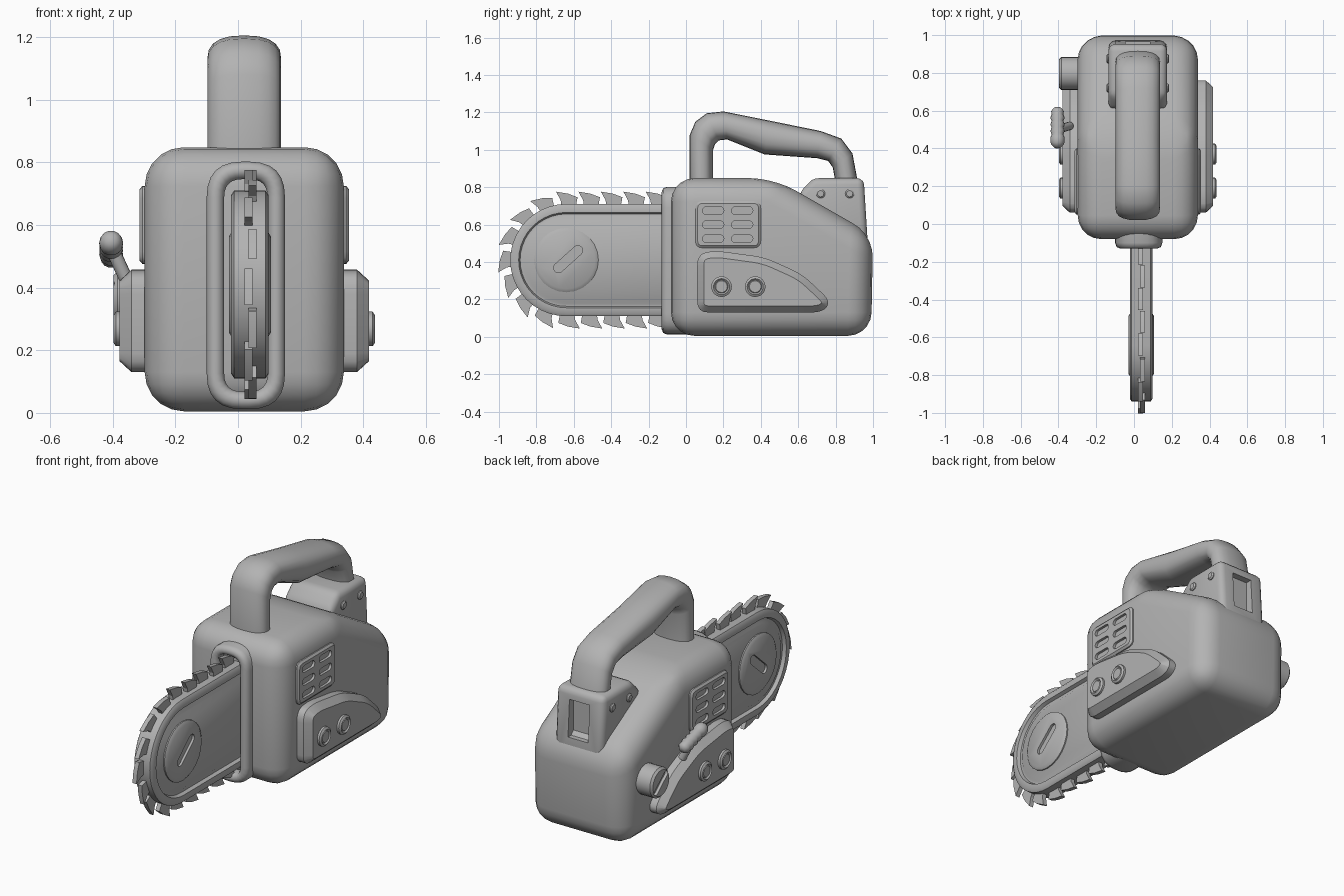
import bpy, bmesh, math
from mathutils import Vector

if "Cube" in bpy.data.objects:
    bpy.data.objects.remove(bpy.data.objects["Cube"])

GREY = bpy.data.materials.new("plain_grey")
GREY.use_nodes = True
GREY.diffuse_color = (0.45, 0.45, 0.45, 1)
GREY.node_tree.nodes["Principled BSDF"].inputs["Base Color"].default_value = (0.45, 0.45, 0.45, 1)
CX = 0.02      # middle plane of the housing
BAR_X = 0.038  # middle plane of the guide bar


# --- helpers ---
def finish(bm, name, angle=35):
    bmesh.ops.recalc_face_normals(bm, faces=bm.faces)
    mesh = bpy.data.meshes.new(name)
    bm.to_mesh(mesh)
    bm.free()
    mesh.materials.append(GREY)
    mesh.shade_smooth()
    mesh.set_sharp_from_angle(angle=math.radians(angle))
    obj = bpy.data.objects.new(name, mesh)
    bpy.context.collection.objects.link(obj)
    return obj


def rounded(corners, r, n=4):
    """Polygon with each corner replaced by a short curve."""
    pts = []
    for i, c in enumerate(corners):
        p, a, b = (Vector(q) for q in (c, corners[i - 1], corners[(i + 1) % len(corners)]))
        start = p + (a - p).normalized() * min(r, (a - p).length * 0.48)
        end = p + (b - p).normalized() * min(r, (b - p).length * 0.48)
        for k in range(n + 1):
            t = k / n
            pts.append(start * (1 - t) ** 2 + p * 2 * t * (1 - t) + end * t * t)
    return pts


def capsule(y, z, r, length=0.0, angle=0.0, n=12):
    """Circle, or a slot outline when length is given."""
    axis = Vector((math.cos(angle), math.sin(angle)))
    pts = []
    for end in (1, -1):
        for k in range(n + (1 if length else 0)):
            a = angle - math.pi / 2 + math.pi * k / n + (0 if end > 0 else math.pi)
            pts.append(Vector((y, z)) + axis * end * length / 2 + Vector((math.cos(a), math.sin(a))) * r)
    return pts


def add_prism(bm, outline, x0, x1):
    lo = [bm.verts.new((x0, p[0], p[1])) for p in outline]
    hi = [bm.verts.new((x1, p[0], p[1])) for p in outline]
    bm.faces.new(lo)
    top = bm.faces.new(hi)
    for i in range(len(lo)):
        j = (i + 1) % len(lo)
        bm.faces.new((lo[i], lo[j], hi[j], hi[i]))
    return top


def plate(name, outline, x0, x1, steps=(), angle=35):
    """Side-profile prism whose outer face gets inset steps (inset, height)."""
    bm = bmesh.new()
    top = add_prism(bm, outline, x0, x1)
    bmesh.ops.recalc_face_normals(bm, faces=bm.faces)
    for inset, height in steps:
        bmesh.ops.inset_region(bm, faces=[top], thickness=inset, depth=height, use_even_offset=True)
    return finish(bm, name, angle)


def loft(name, loops, ring=False, angle=35):
    bm = bmesh.new()
    rows = [[bm.verts.new(p) for p in loop] for loop in loops]
    n = len(rows[0])
    for a, b in zip(rows, rows[1:] + (rows[:1] if ring else [])):
        for i in range(n):
            j = (i + 1) % n
            bm.faces.new((a[i], a[j], b[j], b[i]))
    if not ring:
        bm.faces.new(rows[0])
        bm.faces.new(rows[-1])
    return finish(bm, name, angle)


def tube(name, start, end, radii, n=14):
    start, end = Vector(start), Vector(end)
    q = (end - start).to_track_quat("Z", "Y")
    loops = []
    for k, r in enumerate(radii):
        c = start.lerp(end, k / (len(radii) - 1))
        loops.append([c + q @ Vector((r * math.cos(a), r * math.sin(a), 0))
                      for a in (math.tau * i / n for i in range(n))])
    return loft(name, loops, angle=50)


def bake(obj):
    bpy.context.view_layer.update()
    deps = bpy.context.evaluated_depsgraph_get()
    mesh = bpy.data.meshes.new_from_object(obj.evaluated_get(deps))
    obj.modifiers.clear()
    obj.data = mesh
    mesh.shade_smooth()
    mesh.set_sharp_from_angle(angle=math.radians(35))


def bevel(obj, width, segments):
    m = obj.modifiers.new("bevel", "BEVEL")
    m.width, m.segments, m.limit_method = width, segments, "NONE"
    bake(obj)


def cut(obj, outlines, x0, x1):
    """Carve side-profile outlines out of an object."""
    bm = bmesh.new()
    for o in outlines:
        add_prism(bm, o, x0, x1)
    cutter = finish(bm, "cutter")
    cutter.hide_render = True
    m = obj.modifiers.new("cut", "BOOLEAN")
    m.object, m.operation, m.solver = cutter, "DIFFERENCE", "EXACT"
    bake(obj)
    bpy.data.objects.remove(cutter)


# --- housing ---
body = plate("motor_housing", [(-.08, .005), (-.08, .848), (.47, .848), (1, .545), (.99, .005)],
             CX - .318, CX + .318)
bevel(body, .125, 5)

# --- rear handle mount with a recess in its back ---
mount = plate("handle_mount", [(.6, .5), (.605, .77), (.68, .848), (.95, .848), (.975, .45)],
              CX - .155, CX + .155)
bevel(mount, .035, 3)
cut(mount, [[(.915, .57), (.915, .785), (1.1, .785), (1.1, .57)]], CX - .065, CX + .065)

# --- top handle, lofted between its outer and inner edge ---
outer = [(.02, .8), (.02, 1.08), (.05, 1.15), (.11, 1.195), (.2, 1.205),
         (.45, 1.155), (.72, 1.1), (.83, 1.06), (.89, .98), (.92, .82)]
inner = [(.145, .8), (.145, 1.0), (.155, 1.03), (.175, 1.05), (.22, 1.055),
         (.42, .975), (.7, .955), (.76, .94), (.785, .905), (.8, .82)]
loops = []
for o, i in zip(outer, inner):
    mid, half = (Vector(o) + Vector(i)) / 2, (Vector(o) - Vector(i)) / 2
    loop = []
    for k in range(20):
        c, s = math.cos(math.tau * k / 20), math.sin(math.tau * k / 20)
        p = mid + half * math.copysign(abs(s) ** .8, s)
        loop.append((CX + .118 * math.copysign(abs(c) ** .8, c), p.x, p.y))
    loops.append(loop)
loft("top_handle", loops, angle=60)

# --- rounded guard frame around the bar ---
loops = []
for u, y in [(.028, .05), (.028, -.1), (.02, -.122), (0, -.13), (-.02, -.122), (-.028, -.1), (-.028, .05)]:
    w, h = .097 + u, .367 + u
    frame = rounded([(-w, -h), (w, -h), (w, h), (-w, h)], .085 + u, 6)
    loops.append([(.025 + p.x, y, .407 + p.y) for p in frame])
loft("bar_guard", loops, ring=True, angle=50)

# --- guide bar: rim, groove and panel, with a slotted disc on each side ---
BAR_Y, BAR_Z, BAR_R = -.64, .41, .3
for s, side in ((1, "left"), (-1, "right")):
    outline = capsule((BAR_Y + .05) / 2, BAR_Z, BAR_R, .05 - BAR_Y, n=20)
    plate("guide_bar_" + side, outline, BAR_X, BAR_X + s * .05,
          [(.015, .01), (.03, 0), (.008, -.02), (.012, 0), (.012, .008)])
    disc = plate("bar_disc_" + side, capsule(BAR_Y, BAR_Z, .172), BAR_X, BAR_X + s * .055, [(.018, .012)])
    slot = capsule(BAR_Y + .01, BAR_Z + .005, .026, .14, math.radians(42), 6)
    cut(disc, [slot], BAR_X + s * .053, BAR_X + s * .1)

# --- chain teeth following the rim ---
bm = bmesh.new()
START, STRAIGHT = -.12, .52
for k in range(17):
    t = .04 + .12 * k
    if t < STRAIGHT:
        a, p = 0, Vector((START - t, BAR_Z + BAR_R))
    else:
        a = min((t - STRAIGHT) / BAR_R, math.pi)
        p = Vector((BAR_Y - BAR_R * math.sin(a), BAR_Z + BAR_R * math.cos(a)))
        p.x += max(0, t - STRAIGHT - math.pi * BAR_R)
    ahead, out = Vector((-math.cos(a), -math.sin(a))), Vector((-math.sin(a), math.cos(a)))
    tooth = [p + ahead * u + out * h for u, h in
             ((-.05, -.02), (.025, -.02), (.03, .02), (.055, .066), (-.01, .055), (-.06, .036))]
    x = .04 + (.006 if k % 2 else -.006)
    add_prism(bm, tooth, x - .013, x + .013)
finish(bm, "chain_teeth", 20)

# --- vents, side covers and bolts on both sides ---
cover = rounded([(.06, .13), (.06, .44), (.15, .462), (.42, .425), (.62, .335), (.775, .19), (.73, .13)], .06)
vent = rounded([(.05, .475), (.05, .725), (.4, .725), (.4, .475)], .04)
slots = [capsule(y, z, .02, .075, n=6) for y in (.145, .3) for z in (.525, .6, .675)]
for s, side in ((1, "left"), (-1, "right")):
    panel = plate("vent_panel_" + side, vent, CX + s * .28, CX + s * .325, [(.012, .01)])
    cut(panel, slots, CX + s * .32, CX + s * .4)
    plate("side_cover_" + side, cover, CX + s * .28, CX + s * .36, [(.035, .038)])
    for n, y in enumerate((.19, .37)):
        plate(f"cover_bolt_{side}_{n}", capsule(y, .268, .055), CX + s * .38, CX + s * .41,
              [(.012, .008), (.008, -.008), (.004, .004)])
    for n, y in enumerate((.72, .875)):
        plate(f"mount_bolt_{side}_{n}", capsule(y, .765, .024, n=8), CX + s * .14, CX + s * .16, [(.007, .006)])

# --- fuel cap and pull starter on the right side ---
cap = plate("fuel_cap", capsule(.797, .365, .087), CX - .28, CX - .405, [(.012, .012)])
cut(cap, [capsule(.797, .365, .017, .12, math.radians(-40), 6)], CX - .4, CX - .5)
tube("starter_stem", (-.34, .52, .39), (-.4, .5, .52), [.022] * 3)
tube("starter_grip", (-.405, .405, .555), (-.405, .615, .49),
     [.018, .034, .038, .038, .031, .038, .031, .038, .031, .038, .031, .034, .018])
